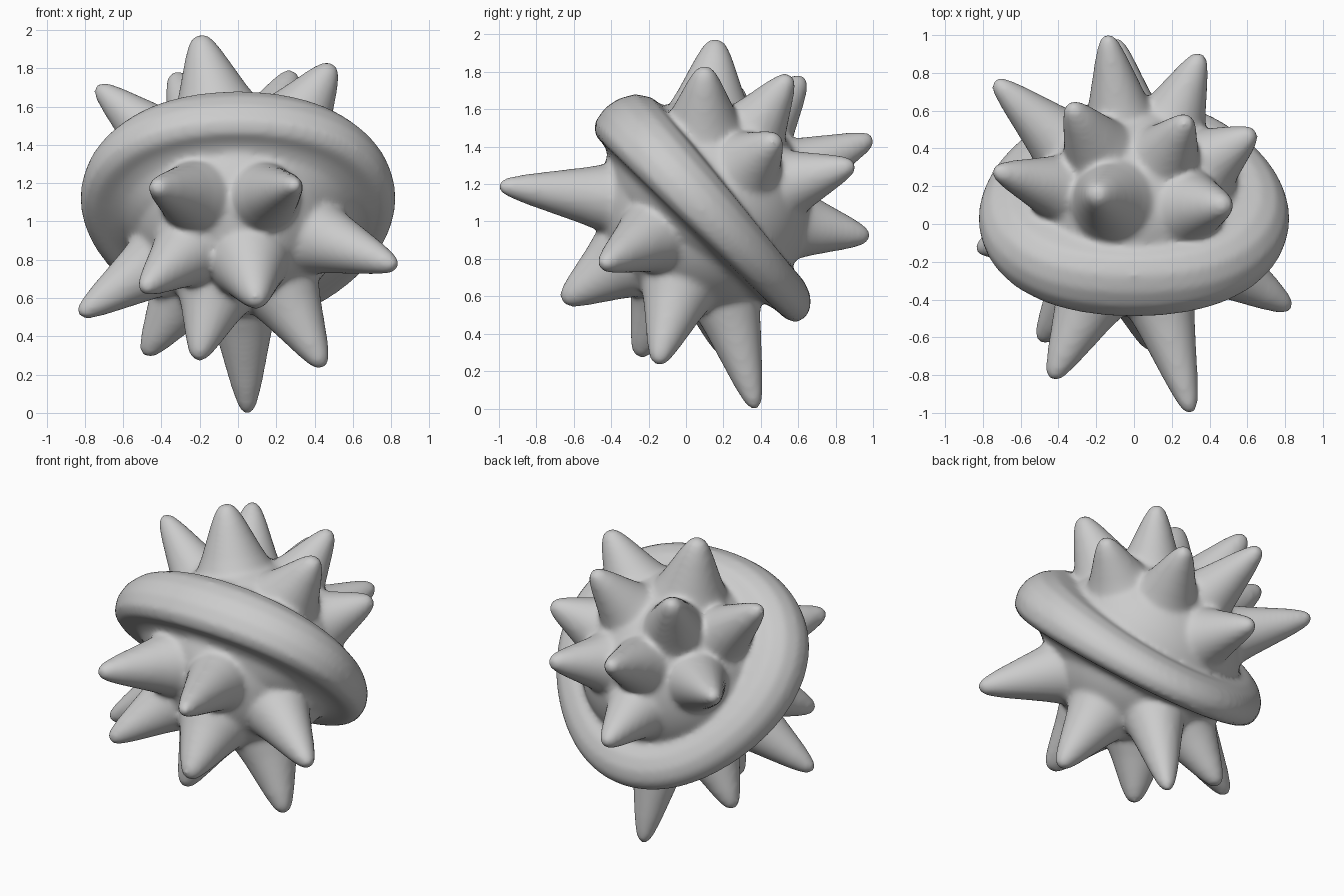
import bpy, bmesh, math
from mathutils import Vector, Matrix

if "Cube" in bpy.data.objects:
    bpy.data.objects.remove(bpy.data.objects["Cube"], do_unlink=True)

CENTRE = Vector((0, 0.08, 1.07))
CORE = 0.575
BAND_AXIS = Vector((0, 0.70, 0.71))

# Tip position and thickness of every spike
SPIKES = [
    # half above the band
    (-0.20, 0.16, 1.96, 1.2), (0.49, 0.10, 1.81, 1.1), (-0.14, 0.99, 1.44, 1),
    (-0.10, 0.97, 0.92, 1), (-0.33, 0.62, 1.76, 1.05), (0.28, 0.55, 1.77, 1),
    (0.63, 0.48, 1.44, 1), (-0.73, 0.28, 1.70, 1), (-0.73, 0.75, 1.30, 1),
    (0.35, 0.89, 1.30, 1),
    # half below the band
    (-0.43, -0.81, 1.18, 1.05), (0.30, -0.99, 1.19, 1), (0.82, -0.44, 0.77, 1.05),
    (-0.82, -0.13, 0.52, 1), (-0.49, -0.61, 0.65, 1), (0.10, -0.65, 0.58, 1.1),
    (-0.48, 0.20, 0.31, 1), (-0.21, -0.25, 0.29, 1), (0.44, -0.15, 0.25, 1.05),
    (0.05, 0.37, 0.01, 1),
]


def lathe(bm, profile, matrix, segments=32, shape=lambda r, h, a: (r, h)):
    """Spin (radius, height) points, capped at both ends."""
    rings = []
    for point in profile:
        ring = []
        for i in range(segments):
            a = math.tau * i / segments
            r, h = shape(*point, a)
            ring.append(bm.verts.new(matrix @ Vector((r * math.cos(a), r * math.sin(a), h))))
        rings.append(ring)
    for low, high in zip(rings, rings[1:]):
        for i in range(segments):
            j = (i + 1) % segments
            bm.faces.new((low[i], low[j], high[j], high[i]))
    bm.faces.new(rings[0][::-1])
    bm.faces.new(rings[-1])


bm = bmesh.new()
n = BAND_AXIS.normalized()

# Round core, a little fuller above the band
bmesh.ops.create_icosphere(bm, subdivisions=5, radius=CORE,
                           matrix=Matrix.Translation(CENTRE + 0.015 * n))

# Flared spikes: (distance from tip as share of length, radius)
FLARE = [(1.3, 0.2), (1.08, 0.185), (0.98, 0.17), (0.85, 0.151), (0.6, 0.12),
         (0.3, 0.083), (0.12, 0.056), (0.04, 0.038), (0, 0.015)]
for x, y, z, thick in SPIKES:
    axis = Vector((x, y, z)) - CENTRE
    reach = axis.length + 0.014
    length = reach - CORE
    turn = Matrix.Translation(CENTRE) @ axis.to_track_quat('Z', 'Y').to_matrix().to_4x4()
    lathe(bm, [(r * thick, reach - s * length) for s, r in FLARE], turn)


# Thick slanted band: square shoulders in front, tapering and thinner at the back
def band_shape(r, h, a):
    back = a - math.pi / 2
    k = 1 - 0.022 * math.cos(back) - 0.027 * math.cos(2 * back) + 0.038 * math.cos(3 * back)
    s = math.cos(back)
    return r * k, h * (1 - 0.25 * s) - 0.02 * s


x_axis = Vector((1, 0, 0))
down_back = n.cross(x_axis)
band_frame = (Matrix.Translation(CENTRE + 0.02 * down_back)
              @ Matrix((x_axis, down_back, n)).transposed().to_4x4())
BAND = [(0.02, -0.2), (0.52, -0.2), (0.59, -0.135), (0.65, -0.115), (0.73, -0.11), (0.78, -0.075),
        (0.797, 0), (0.78, 0.07), (0.73, 0.135), (0.65, 0.175), (0.56, 0.18), (0.02, 0.15)]
lathe(bm, BAND, band_frame, 96, band_shape)

bmesh.ops.recalc_face_normals(bm, faces=bm.faces)
mesh = bpy.data.meshes.new("spiked_ball")
bm.to_mesh(mesh)
bm.free()
ball = bpy.data.objects.new("spiked_ball", mesh)
bpy.context.collection.objects.link(ball)

# Fuse the parts and soften the joins
fuse = ball.modifiers.new("fuse", 'REMESH')
fuse.mode = 'VOXEL'
fuse.voxel_size = 0.016
fuse.use_smooth_shade = True
soften = ball.modifiers.new("soften", 'SMOOTH')
soften.factor = 0.5
soften.iterations = 14

# Plain grey
grey = bpy.data.materials.new("plain_grey")
grey.use_nodes = True
colour = (0.6, 0.6, 0.6, 1)
grey.diffuse_color = colour
grey.node_tree.nodes["Principled BSDF"].inputs["Base Color"].default_value = colour
mesh.materials.append(grey)
